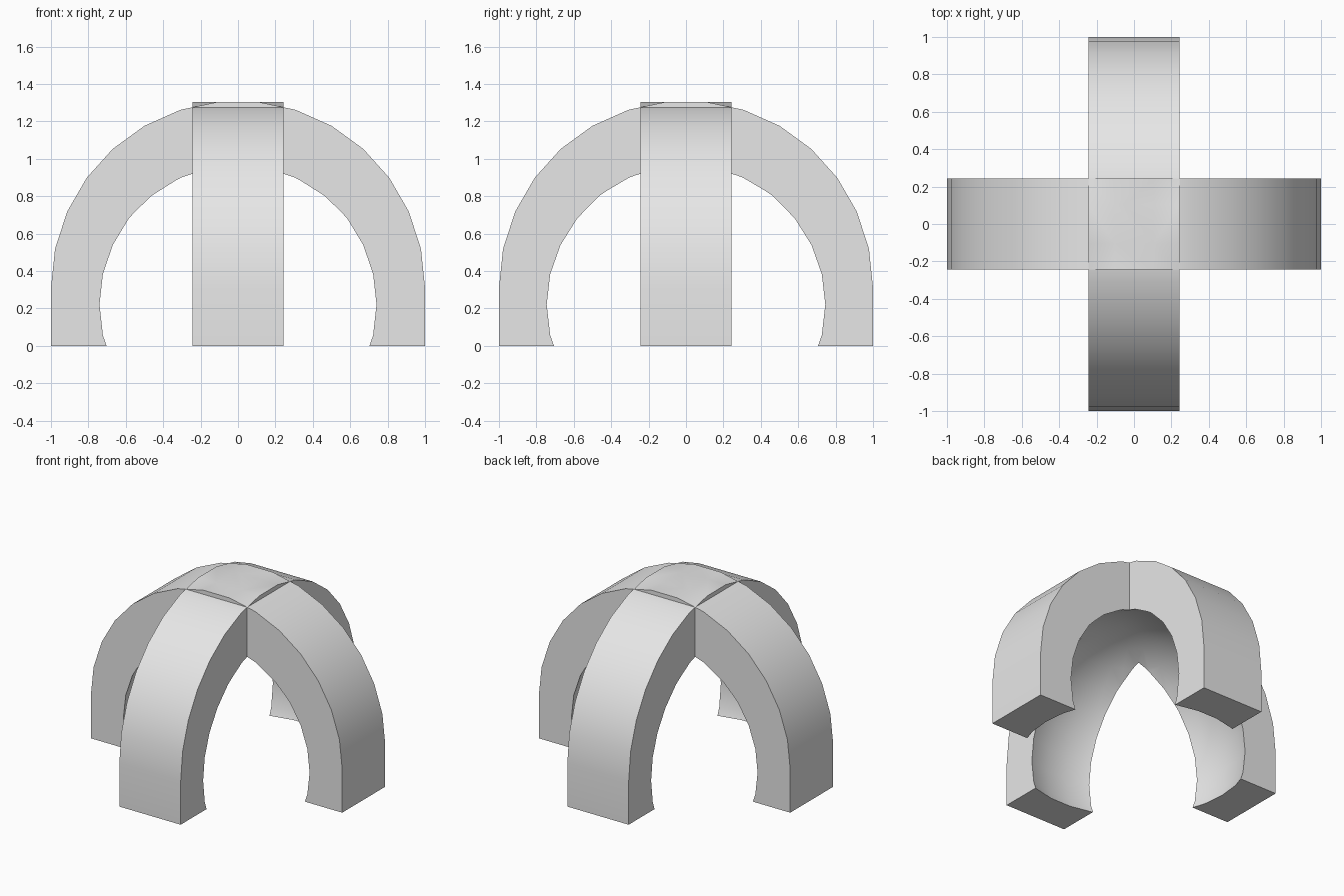
import bpy, bmesh
from math import sin, cos, radians, pi

if "Cube" in bpy.data.objects:
    bpy.data.objects.remove(bpy.data.objects["Cube"], do_unlink=True)

HALF_WIDTH = 0.244
SPRING_Z = 0.31      # where the straight legs meet the rounded arch
HOLLOW_Z, HOLLOW_R = 0.22, 0.784

grey = bpy.data.materials.new("light_grey")
grey.use_nodes = True
grey.diffuse_color = (0.8, 0.8, 0.8, 1)
grey.node_tree.nodes["Principled BSDF"].inputs["Base Color"].default_value = (0.8, 0.8, 0.8, 1)


def make_object(name, bm):
    bmesh.ops.recalc_face_normals(bm, faces=bm.faces)
    mesh = bpy.data.meshes.new(name)
    bm.to_mesh(mesh)
    bm.free()
    mesh.materials.append(grey)
    obj = bpy.data.objects.new(name, mesh)
    bpy.context.collection.objects.link(obj)
    return obj


def arch(name, turn):
    """Solid arched slab; its hollow is cut later."""
    outline = [(1, 0)]
    outline += [(cos(radians(a)), SPRING_Z + sin(radians(a))) for a in range(0, 181, 12)]
    outline += [(-1, 0)]
    bm = bmesh.new()
    face = bm.faces.new([bm.verts.new((x, -HALF_WIDTH, z)) for x, z in outline])
    new = bmesh.ops.extrude_face_region(bm, geom=[face])["geom"]
    verts = [v for v in new if isinstance(v, bmesh.types.BMVert)]
    bmesh.ops.translate(bm, verts=verts, vec=(0, HALF_WIDTH * 2, 0))
    obj = make_object(name, bm)
    obj.rotation_euler.z = turn
    return obj


def hollow_sphere():
    """Lathed ball with a ring on its equator."""
    bm = bmesh.new()
    lats = [-90, *range(-84, 85, 12), 90]
    verts = [bm.verts.new((HOLLOW_R * cos(radians(a)), 0, HOLLOW_Z + HOLLOW_R * sin(radians(a))))
             for a in lats]
    edges = [bm.edges.new(pair) for pair in zip(verts, verts[1:])]
    bmesh.ops.spin(bm, geom=verts + edges, cent=(0, 0, 0), axis=(0, 0, 1),
                   angle=2 * pi, steps=30)
    bmesh.ops.remove_doubles(bm, verts=bm.verts, dist=0.0001)
    return make_object("hollow_cutter", bm)


def boolean(target, tool, operation):
    tool.hide_render = True
    mod = target.modifiers.new(operation.lower(), "BOOLEAN")
    mod.operation, mod.object, mod.solver = operation, tool, "EXACT"
    bpy.ops.object.select_all(action="DESELECT")
    target.select_set(True)
    bpy.context.view_layer.objects.active = target
    bpy.ops.object.modifier_apply(modifier=mod.name)
    bpy.data.objects.remove(tool, do_unlink=True)


# Two crossing arches joined, then hollowed by the ball
vault = arch("crossed_arches", 0)
boolean(vault, arch("second_arch", pi / 2), "UNION")
boolean(vault, hollow_sphere(), "DIFFERENCE")
bpy.ops.object.shade_smooth_by_angle(angle=radians(30))
